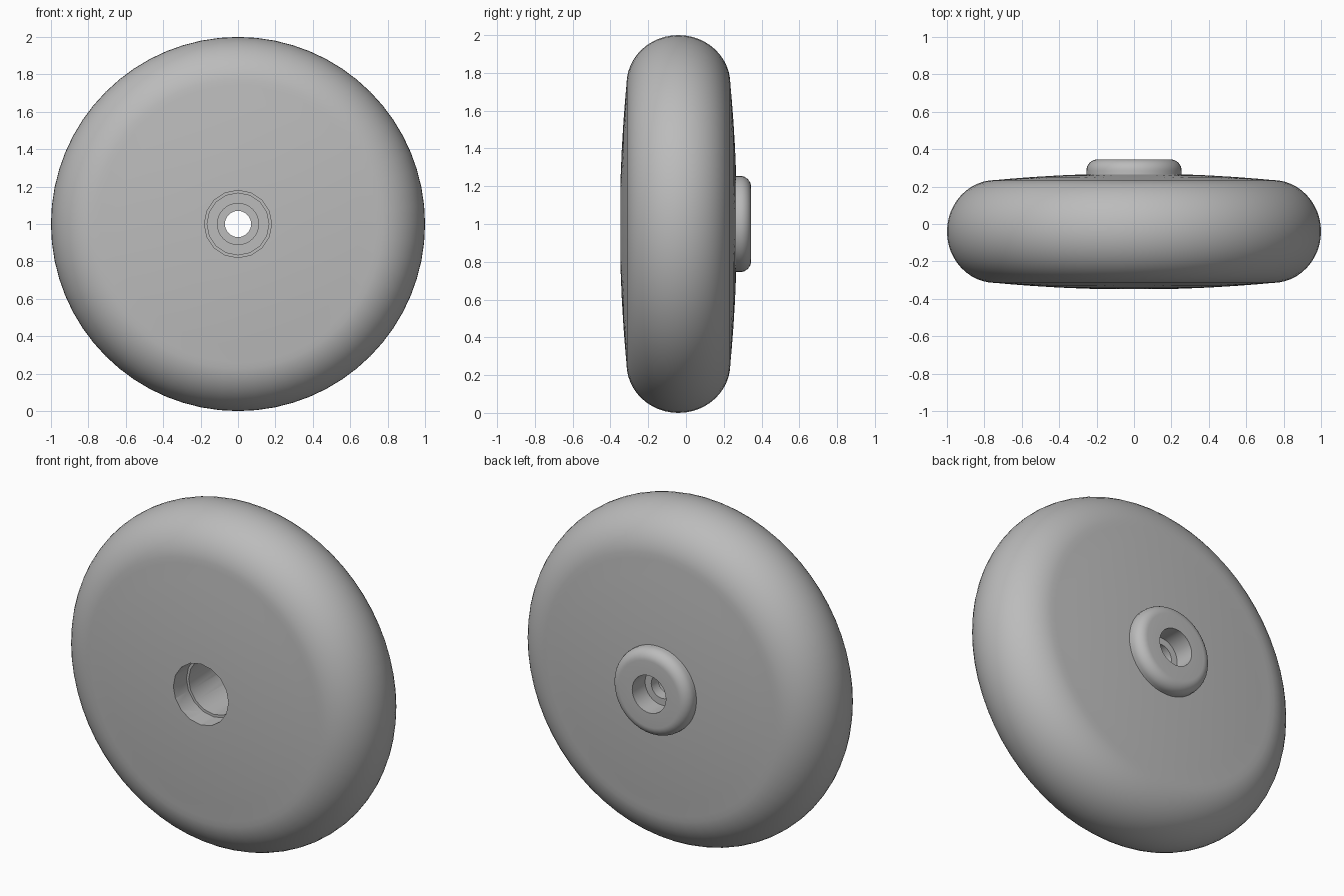
import bpy, bmesh, math
from mathutils import Matrix, Vector

cube = bpy.data.objects.get("Cube")
if cube:
    bpy.data.objects.remove(cube, do_unlink=True)

grey = bpy.data.materials.new("plain grey")
grey.use_nodes = True
grey.diffuse_color = (0.5, 0.5, 0.5, 1)
grey.node_tree.nodes["Principled BSDF"].inputs["Base Color"].default_value = (0.5, 0.5, 0.5, 1)


def lathe(name, profile, sides, closed=False):
    """Revolve (radius, y) points around the axle, which runs along y at z = 1."""
    bm = bmesh.new()
    pts = [bm.verts.new((r, y, 0)) for r, y in profile]
    pairs = list(zip(pts, pts[1:]))
    if closed:
        pairs.append((pts[-1], pts[0]))
    edges = [bm.edges.new(p) for p in pairs]
    bmesh.ops.spin(bm, geom=pts + edges, cent=(0, 0, 0), axis=(0, 1, 0),
                   angle=math.tau, steps=sides, use_duplicate=False)
    bmesh.ops.remove_doubles(bm, verts=bm.verts, dist=1e-4)
    bmesh.ops.recalc_face_normals(bm, faces=bm.faces)
    bmesh.ops.transform(bm, matrix=Matrix.Translation((0, 0, 1)), verts=bm.verts)
    mesh = bpy.data.meshes.new(name)
    bm.to_mesh(mesh)
    bm.free()
    mesh.materials.append(grey)
    obj = bpy.data.objects.new(name, mesh)
    bpy.context.collection.objects.link(obj)
    return obj


def activate(obj):
    bpy.ops.object.select_all(action='DESELECT')
    obj.select_set(True)
    bpy.context.view_layer.objects.active = obj


# Wheel: gently domed faces joined by a round tread
MID, HALF, RIM = -0.04, 0.275, 0.74
dome = [(r, 0.035 * (1 - (r / RIM) ** 2)) for r in (0, 0.25, 0.4, 0.55, 0.65)]
front = [(r, MID - HALF - h) for r, h in dome]
back = [(r, MID + HALF + h) for r, h in reversed(dome)]
tread = []
for i in range(25):
    a = -math.pi / 2 + math.pi * i / 24
    tread.append((RIM + (1 - RIM) * math.cos(a), MID + HALF * math.sin(a)))
wheel = lathe("wheel", front + tread + back, 64)

# Stepped axle bore cut through the wheel
cutter = lathe("bore_cutter", [(0, -0.5), (0.18, -0.5), (0.18, -0.225),
                               (0.165, -0.225), (0.165, 0.5), (0, 0.5)], 16)
cutter.hide_render = True
bore = wheel.modifiers.new("bore", 'BOOLEAN')
bore.operation = 'DIFFERENCE'
bore.solver = 'EXACT'
bore.object = cutter
activate(wheel)
bpy.ops.object.modifier_apply(modifier="bore")
bpy.data.objects.remove(cutter, do_unlink=True)

# Hub: rounded collar on the back, with a recessed shoulder in its hole
R, ROUND, TOP = 0.255, 0.06, 0.345
collar = [(R - ROUND + ROUND * math.cos(a), TOP - ROUND + ROUND * math.sin(a))
          for a in (math.pi / 2 * i / 8 for i in range(9))]
inside = [(0.11, TOP), (0.11, 0.225), (0.07, 0.225), (0.07, 0.16),
          (0.11, 0.16), (0.11, 0.1), (0.175, 0.1), (0.175, 0.25), (R, 0.25)]
hub = lathe("hub", collar + inside, 40, closed=True)

for part in (wheel, hub):
    activate(part)
    bpy.ops.object.shade_smooth_by_angle(angle=math.radians(30))
